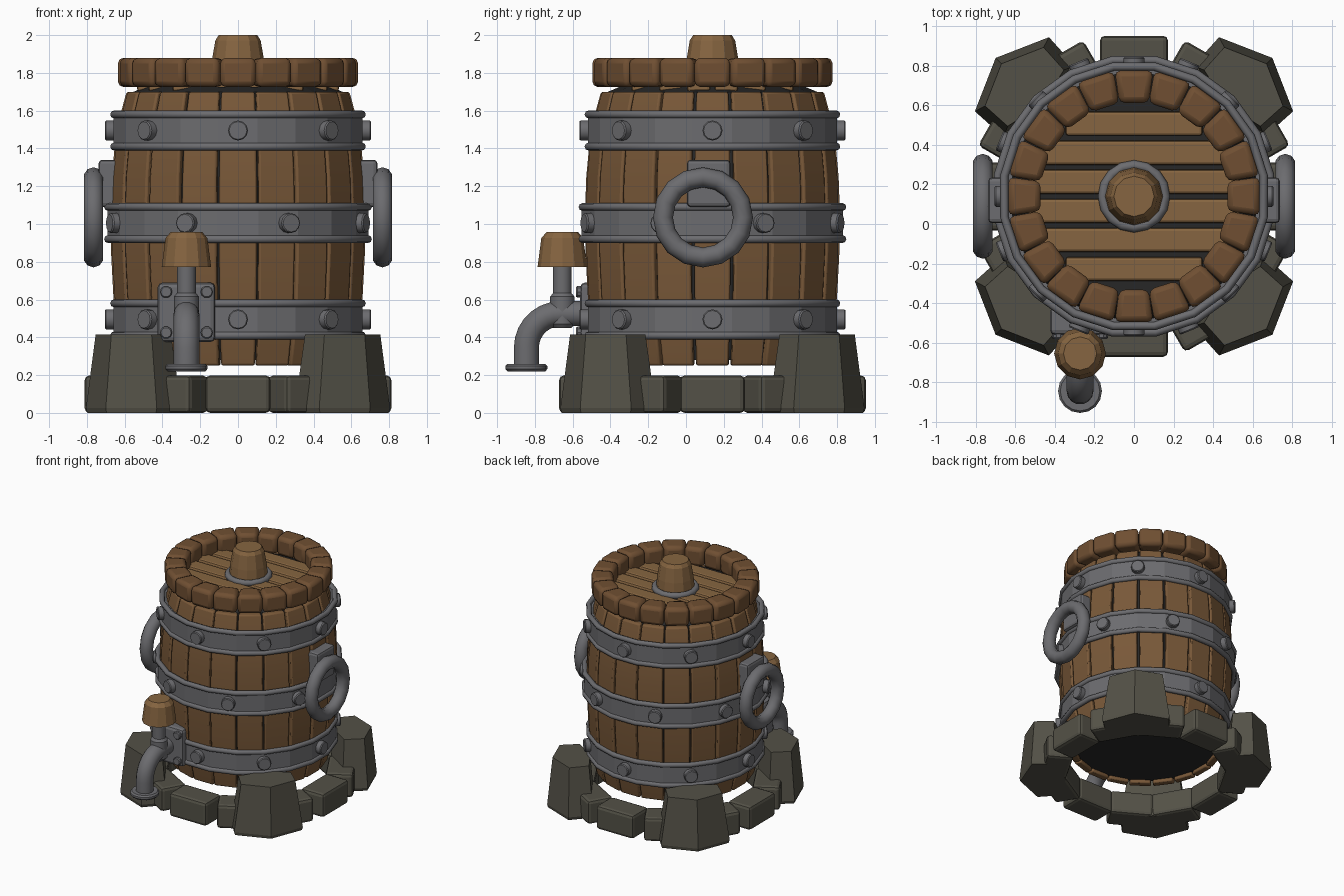
import bpy, bmesh, math, random
from math import sin, cos, tan, pi, radians
from mathutils import Matrix, Vector

if "Cube" in bpy.data.objects:
    bpy.data.objects.remove(bpy.data.objects["Cube"])

random.seed(4)
CY = 0.14                                   # barrel axis sits slightly behind the origin
AXIS = Matrix.Translation((0, CY, 0))


def material(name, rgb):
    m = bpy.data.materials.new(name)
    m.diffuse_color = (*rgb, 1)
    m.use_nodes = True
    m.node_tree.nodes["Principled BSDF"].inputs["Base Color"].default_value = m.diffuse_color
    return m


WOOD = material("wood", (0.19, 0.098, 0.04))
RIM = material("rim_wood", (0.16, 0.078, 0.032))
LID = material("lid_wood", (0.24, 0.13, 0.052))
METAL = material("metal", (0.15, 0.15, 0.16))
STONE = material("stone", (0.088, 0.083, 0.063))
DARK = material("dark_inside", (0.02, 0.02, 0.02))


def loft(name, rings, mat, M=Matrix(), closed=False, bevel=0, segs=2, smooth=0):
    """Skin a list of rings; closed joins the last ring to the first, otherwise ends are capped."""
    bm = bmesh.new()
    vs = [[bm.verts.new(M @ Vector(p)) for p in r] for r in rings]
    n = len(vs[0])
    for i in range(len(vs) - (0 if closed else 1)):
        a, b = vs[i], vs[(i + 1) % len(vs)]
        for j in range(n):
            k = (j + 1) % n
            bm.faces.new((a[j], a[k], b[k], b[j]))
    if not closed:
        bm.faces.new(vs[0][::-1])
        bm.faces.new(vs[-1])
    bmesh.ops.recalc_face_normals(bm, faces=bm.faces)
    me = bpy.data.meshes.new(name)
    bm.to_mesh(me)
    bm.free()
    ob = bpy.data.objects.new(name, me)
    bpy.context.collection.objects.link(ob)
    me.materials.append(mat)
    if bevel:
        mod = ob.modifiers.new("bevel", "BEVEL")
        mod.width, mod.segments = bevel, segs
    if smooth:
        bpy.ops.object.select_all(action='DESELECT')
        ob.select_set(True)
        bpy.context.view_layer.objects.active = ob
        bpy.ops.object.shade_smooth_by_angle(angle=radians(smooth))
    return ob


def lathe(name, profile, n, mat, M=Matrix(), off=0.0, **kw):
    rings = [[(r * cos(off + 2 * pi * i / n), r * sin(off + 2 * pi * i / n), z) for i in range(n)]
             for r, z in profile]
    return loft(name, rings, mat, M, **kw)


def torus(name, R, r, n, k, mat, M, off=0.0):
    prof = [(R + r * cos(2 * pi * i / k), r * sin(2 * pi * i / k)) for i in range(k)]
    return lathe(name, prof, n, mat, M, off, closed=True, smooth=50)


def block(name, x0, x1, y0, y1, z0, z1, mat, M=Matrix(), **kw):
    """Box; y0 and y1 may be half width pairs (at x0, at x1) for a wedge."""
    a, b = y0 if isinstance(y0, tuple) else (y0, y0)
    c, d = y1 if isinstance(y1, tuple) else (y1, y1)
    rings = [[(x0, a, z), (x1, b, z), (x1, d, z), (x0, c, z)] for z in (z0, z1)]
    return loft(name, rings, mat, M, **kw)


def spin(deg):
    return AXIS @ Matrix.Rotation(radians(deg), 4, 'Z')


# barrel staves around a dark core
N, HALF = 20, pi / 20
PROFILE = [(0.25, 0.60), (0.42, 0.636), (0.62, 0.66), (0.85, 0.672), (1.05, 0.675),
           (1.25, 0.668), (1.42, 0.652), (1.57, 0.625), (1.70, 0.59)]
for i in range(N):
    gap = random.uniform(0.90, 0.96)
    rings = []
    for z, r in PROFILE:
        w, q = r * tan(HALF) * gap, r - 0.06
        v = q * tan(HALF) * gap
        rings.append([(q, -v, z), (r, -w, z), (r, w, z), (q, v, z)])
    loft("stave", rings, WOOD, spin(i * 18), bevel=0.012, smooth=35)
lathe("dark_core", [(r - 0.03, min(max(z, 0.28), 1.72)) for z, r in PROFILE] + [(0.5, 1.725)],
      N, DARK, AXIS, HALF)

# iron bands with rolled edges and bolts
for zc, R, start in ((0.495, 0.66, 0), (1.005, 0.692, 22.5), (1.495, 0.66, 0)):
    k = 1 / cos(HALF)
    lathe("band", [(R * k, zc - 0.085), (R * k, zc + 0.085), (R * k - 0.045, zc + 0.085),
                   (R * k - 0.045, zc - 0.085)], N, METAL, AXIS, HALF, closed=True)
    for s in (-1, 1):
        torus("band_edge", (R - 0.004) * k, 0.021, N, 8, METAL,
              AXIS @ Matrix.Translation((0, 0, zc + s * 0.085)), HALF)
    for i in range(8):
        M = spin(start + 45 * i) @ Matrix.Translation((R - 0.03, 0, zc)) @ Matrix.Rotation(pi / 2, 4, 'Y')
        lathe("band_bolt", [(0.053, 0), (0.053, 0.068), (0.047, 0.075)], 12, METAL, M, smooth=35)

# rim blocks
for i in range(N):
    block("rim_block", 0.472, 0.636, (-0.075, -0.098), (0.075, 0.098), 1.725, 1.88, RIM, spin(i * 18),
          bevel=0.03, smooth=35)

# lid planks
for i in range(6):
    y = (i - 2.5) * 0.147
    L = math.sqrt(0.55 ** 2 - (abs(y) + 0.06) ** 2)
    block("lid_plank", -L, L, y - 0.061, y + 0.061, 1.70, 1.762, LID, AXIS, bevel=0.015)

# bung and its ring
lathe("bung", [(0.15, 1.74), (0.139, 1.86), (0.12, 1.972), (0.102, 2.0)], 12, LID, AXIS)
torus("bung_ring", 0.157, 0.026, 16, 8, METAL, AXIS @ Matrix.Translation((0, 0, 1.765)))

# ring handles with mounting plates
for s in (-1, 1):
    block("handle_plate", s * 0.63, s * 0.738, 0.005, 0.235, 1.09, 1.34, METAL, bevel=0.02)
    torus("ring_handle", 0.212, 0.053, 16, 10, METAL,
          Matrix.Translation((s * 0.765, 0.09, 1.035)) @ Matrix.Rotation(pi / 2, 4, 'Y'))

# ring of foundation stones
for i in range(12):
    block("foundation_stone", 0.60, 0.812, -0.172, 0.172, 0, 0.198, STONE, spin(i * 30), bevel=0.025)

# four corner footing stones
FOOT = [(0.43, 0.805), (0.70, 0.70), (0.805, 0.43), (0.66, 0.30), (0.44, 0.44), (0.30, 0.66)]


def foot_ring(k, z):
    return [(0.56 + (x - 0.56) * k, 0.56 + (y - 0.56) * k, z) for x, y in FOOT]


for i in range(4):
    loft("corner_footing", [foot_ring(0.97, 0), foot_ring(1, 0.025), foot_ring(0.79, 0.415)],
         STONE, spin(i * 90))

# tap plate and bolts
TX = -0.273
block("tap_plate", TX - 0.152, TX + 0.152, -0.56, -0.42, 0.375, 0.69, METAL, bevel=0.025)
for sx in (-1, 1):
    for sz in (-1, 1):
        M = Matrix.Translation((TX + sx * 0.108, -0.54, 0.533 + sz * 0.108)) @ Matrix.Rotation(pi / 2, 4, 'X')
        lathe("tap_bolt", [(0.033, 0), (0.033, 0.035), (0.027, 0.042)], 10, METAL, M, smooth=35)

# curved spout: straight run, quarter bend, drop
path = [(-0.46, 0.525, pi / 2)]
for i in range(8):
    a = pi / 2 * (1 - i / 7)
    path.append((-0.665 - 0.18 * cos(a), 0.345 + 0.18 * sin(a), a))
path.append((-0.845, 0.235, 0))
rings = []
for y, z, a in path:
    r = 0.068
    rings.append([(TX + r * cos(t), y - r * sin(t) * cos(a), z + r * sin(t) * sin(a))
                  for t in (2 * pi * j / 14 for j in range(14))])
loft("tap_spout", rings, METAL, smooth=40)
lathe("spout_lip", [(0.06, 0.22), (0.10, 0.22), (0.111, 0.232), (0.111, 0.248), (0.10, 0.26), (0.06, 0.26)],
      16, METAL, Matrix.Translation((TX, -0.845, 0)), closed=True, smooth=40)

# tap stem and wooden knob
STEM = Matrix.Translation((TX, -0.655, 0))
lathe("tap_collar", [(0.05, 0.45), (0.066, 0.47), (0.066, 0.615), (0.05, 0.635)], 14, METAL, STEM, smooth=35)
lathe("tap_stem", [(0.05, 0.5), (0.05, 0.80)], 14, METAL, STEM, smooth=40)
lathe("tap_knob", [(0.131, 0.772), (0.111, 0.925), (0.084, 0.957)], 12, LID, STEM)
